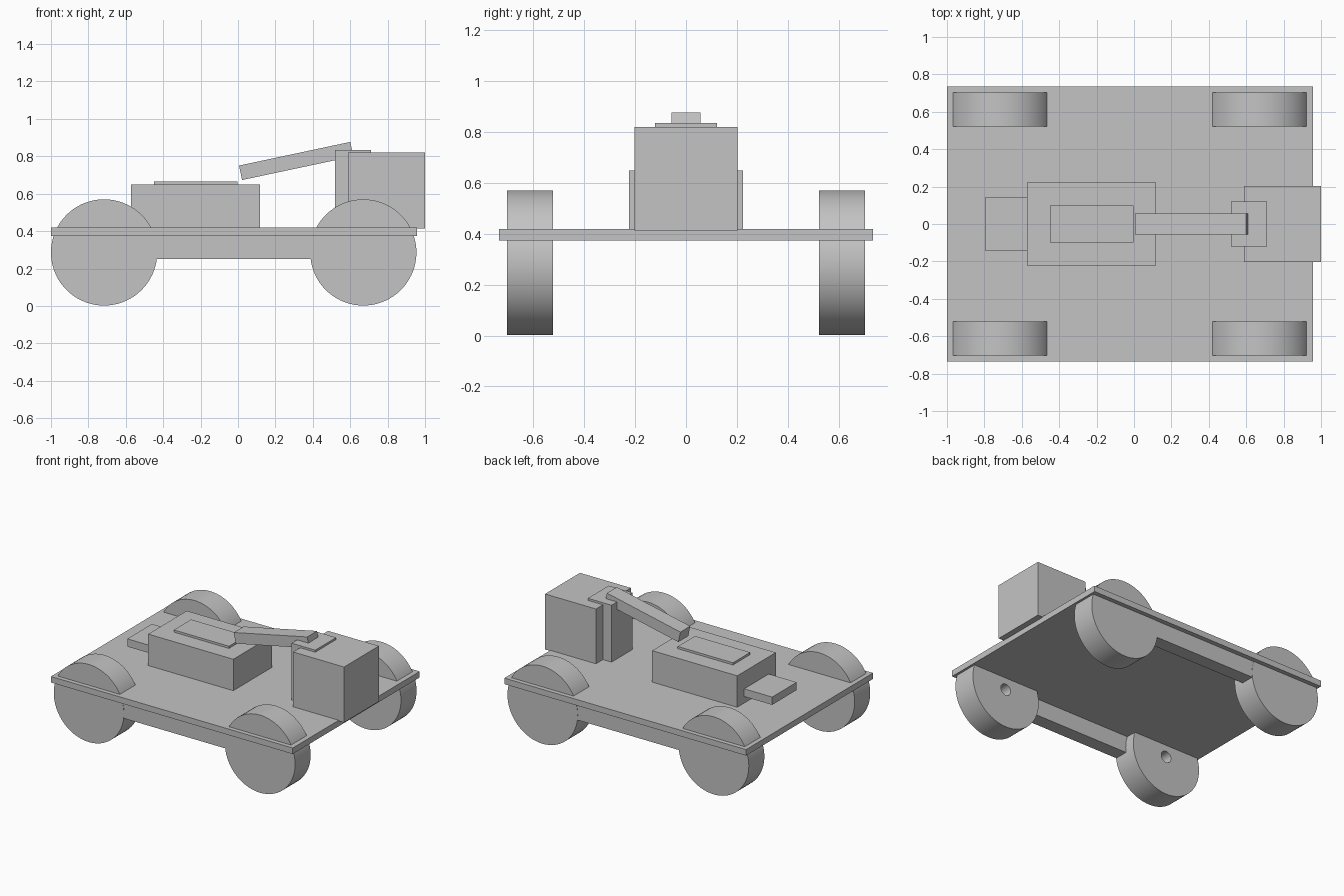
import bpy, bmesh, math
from mathutils import Matrix, Vector

start_cube = bpy.data.objects.get("Cube")
if start_cube:
    bpy.data.objects.remove(start_cube, do_unlink=True)

# Single plain grey for the whole vehicle
grey = bpy.data.materials.new("plain_grey")
grey.use_nodes = True
colour = (0.55, 0.55, 0.55, 1)
grey.diffuse_color = colour
grey.node_tree.nodes["Principled BSDF"].inputs["Base Color"].default_value = colour


def finish(name, bm):
    bmesh.ops.recalc_face_normals(bm, faces=bm.faces)
    mesh = bpy.data.meshes.new(name)
    bm.to_mesh(mesh)
    bm.free()
    mesh.materials.append(grey)
    obj = bpy.data.objects.new(name, mesh)
    bpy.context.collection.objects.link(obj)
    return obj


def box(name, x, y, z, tilt=0.0):
    """Box from (min, max) ranges, tilted about y through its centre."""
    bm = bmesh.new()
    bmesh.ops.create_cube(bm, size=1)
    size = Vector(b - a for a, b in (x, y, z))
    obj = finish(name, bm)
    obj.data.transform(Matrix.Diagonal(size).to_4x4())
    obj.location = [(a + b) / 2 for a, b in (x, y, z)]
    obj.rotation_euler.y = tilt
    return obj


def wheel(name, x, side):
    """Solid disc turned about y, with a blind axle hole on its inner face."""
    radius, hole = 0.284, 0.042
    outer, inner, hole_end = 0.702, 0.522, 0.62
    profile = [(0, outer), (radius, outer), (radius, inner),
               (hole, inner), (hole, hole_end), (0, hole_end)]
    bm = bmesh.new()
    verts = [bm.verts.new((r, side * y, 0)) for r, y in profile]
    edges = [bm.edges.new(pair) for pair in zip(verts, verts[1:])]
    bmesh.ops.spin(bm, geom=verts + edges, axis=(0, 1, 0), cent=(0, 0, 0),
                   angle=math.tau, steps=72)
    bmesh.ops.remove_doubles(bm, verts=bm.verts, dist=0.0001)
    obj = finish(name, bm)
    obj.location = (x, 0, 0.286)
    bpy.ops.object.select_all(action="DESELECT")
    obj.select_set(True)
    bpy.context.view_layer.objects.active = obj
    bpy.ops.object.shade_smooth_by_angle(angle=math.radians(30))


# Chassis deck
deck_top = 0.418
box("deck", (-1, 0.957), (-0.734, 0.734), (0.374, deck_top))

# Wheels and the side rails between them
for side, label in ((1, "back"), (-1, "front")):
    wheel(label + "_wheel_right", -0.716, side)
    wheel(label + "_wheel_left", 0.67, side)
    box(label + "_rail", (-0.6, 0.55), sorted((side * 0.6, side * 0.7)), (0.25, 0.374))

# Central housing with its lid and end shelf
box("housing", (-0.571, 0.118), (-0.223, 0.223), (deck_top, 0.648))
box("housing_lid", (-0.45, -0.003), (-0.1, 0.1), (0.648, 0.664))
box("end_shelf", (-0.797, -0.571), (-0.142, 0.142), (0.465, 0.522))

# Tower, mast and tilted arm
box("tower", (0.588, 1.0), (-0.202, 0.202), (0.413, 0.819))
box("mast", (0.518, 0.71), (-0.121, 0.121), (deck_top, 0.834))
box("arm", (0.007, 0.615), (-0.057, 0.057), (0.7355, 0.8145), -math.radians(12))
